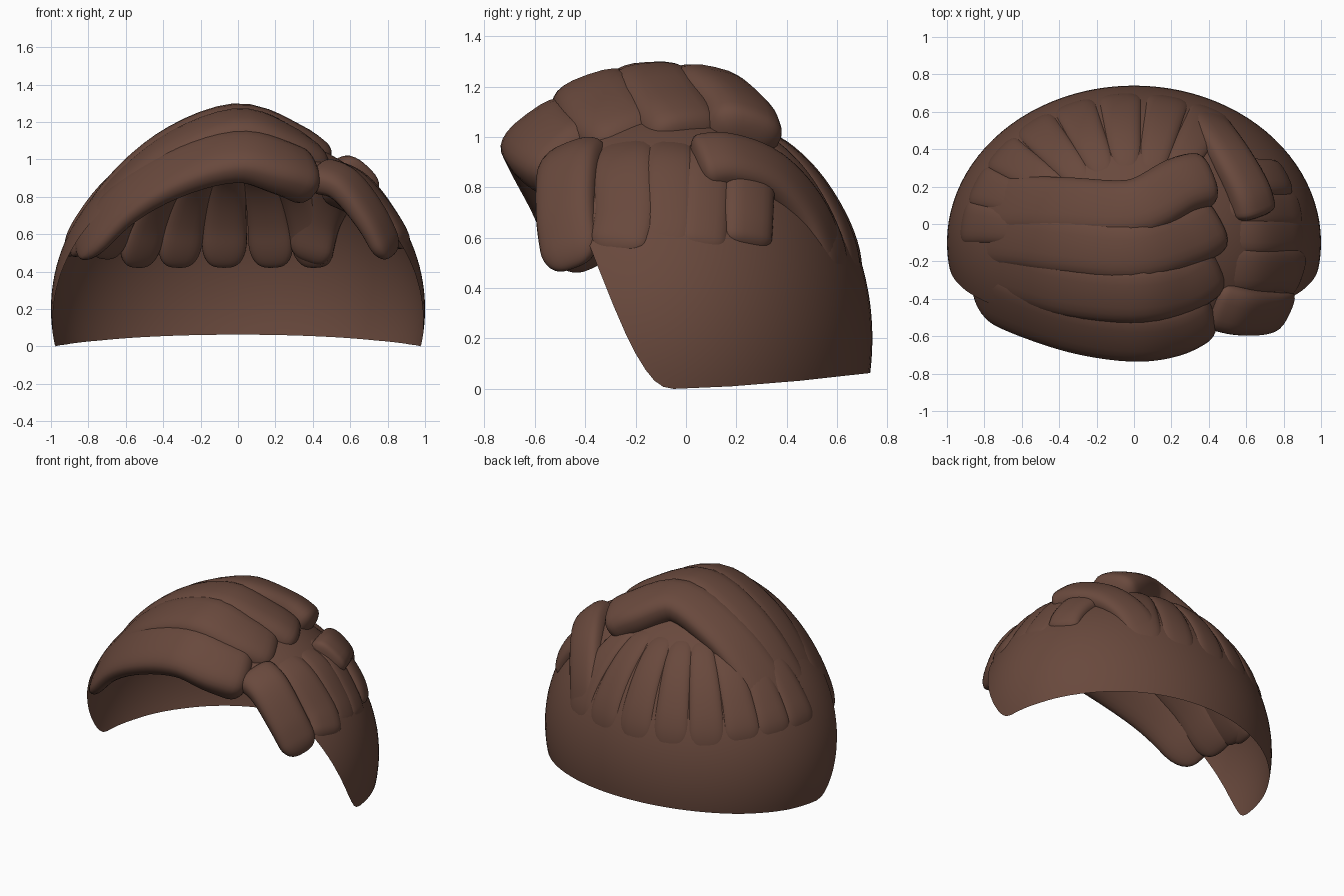
import bpy, bmesh, math
from mathutils import Vector

if "Cube" in bpy.data.objects:
    bpy.data.objects.remove(bpy.data.objects["Cube"])

CENTRE = Vector((0, -0.1, 0.2))
RADII = Vector((1.0, 0.84, 0.95))

brown = bpy.data.materials.new("dark_brown_hair")
brown.diffuse_color = (0.14, 0.066, 0.046, 1)
brown.use_nodes = True
brown.node_tree.nodes["Principled BSDF"].inputs["Base Color"].default_value = brown.diffuse_color


def finish(bm, name):
    bmesh.ops.recalc_face_normals(bm, faces=bm.faces[:])
    me = bpy.data.meshes.new(name)
    bm.to_mesh(me)
    bm.free()
    me.materials.append(brown)
    for p in me.polygons:
        p.use_smooth = True
    ob = bpy.data.objects.new(name, me)
    bpy.context.collection.objects.link(ob)
    return ob


def on_scalp(azimuth, elevation, scale):
    """Point on the scalp; azimuth 0 is straight back, positive to +x."""
    a, e = math.radians(azimuth), math.radians(elevation)
    d = Vector((math.sin(a) * math.cos(e), math.cos(a) * math.cos(e), math.sin(e)))
    return CENTRE + Vector(d[i] * RADII[i] * scale for i in range(3))


def spline(pts, t):
    """Catmull-Rom sample, t from 0 to 1."""
    n = len(pts) - 1
    i = min(int(t * n), n - 1)
    f = t * n - i
    b, c = pts[i], pts[i + 1]
    a = pts[i - 1] if i > 0 else 2 * b - c
    d = pts[i + 2] if i + 2 <= n else 2 * c - b
    return 0.5 * (2 * b + (c - a) * f + (2 * a - 5 * b + 4 * c - d) * f * f
                  + (3 * b - a - 3 * c + d) * f ** 3)


def lock(name, pts, width, thick, cap=0.12, rings=36, sides=24, power=0.75):
    """Flattened tube along pts; width and thick are (start, end) half sizes."""
    pts = [Vector(p) for p in pts]
    bm = bmesh.new()
    loops = []
    for r in range(rings + 1):
        t = 0.5 - 0.5 * math.cos(math.pi * r / rings)
        p = spline(pts, t)
        tan = (spline(pts, min(t + 0.01, 1)) - spline(pts, max(t - 0.01, 0))).normalized()
        out = p - CENTRE
        out = Vector(out[i] / RADII[i] ** 2 for i in range(3))
        out = (out - tan * out.dot(tan)).normalized()
        side = tan.cross(out)
        # rounded ends
        edge = min(t, 1 - t) / cap
        rnd = math.sqrt(max(1 - (1 - min(edge, 1)) ** 2, 0.003))
        w = (width[0] + (width[1] - width[0]) * t) * rnd ** 0.7
        h = (thick[0] + (thick[1] - thick[0]) * t) * rnd
        ring = []
        for s in range(sides):
            a = 2 * math.pi * s / sides
            c, q = math.cos(a), math.sin(a)
            u = math.copysign(abs(c) ** power, c) * w
            v = math.copysign(abs(q) ** power, q) * h
            ring.append(bm.verts.new(p + side * u + out * v))
        loops.append(ring)
    for a, b in zip(loops, loops[1:]):
        for s in range(sides):
            k = (s + 1) % sides
            bm.faces.new((a[s], a[k], b[k], b[s]))
    bm.faces.new(loops[0])
    bm.faces.new(loops[-1])
    return finish(bm, name)


# Scalp cap: ellipsoid trimmed along the nape and the face opening
bm = bmesh.new()
bmesh.ops.create_uvsphere(bm, u_segments=96, v_segments=64, radius=1)
for v in bm.verts:
    v.co = CENTRE + Vector(v.co[i] * RADII[i] for i in range(3))
edge = [(0.74, 0.064), (0.45, 0.032), (0.18, 0.01), (-0.05, 0.0), (-0.09, 0.008), (-0.125, 0.032),
        (-0.16, 0.075), (-0.2, 0.14), (-0.24, 0.22), (-0.29, 0.335), (-0.36, 0.51), (-0.56, 1.03)]
for (y0, z0), (y1, z1) in zip(edge, edge[1:]):
    bmesh.ops.bisect_plane(bm, geom=bm.verts[:] + bm.edges[:] + bm.faces[:],
                           plane_co=(0, y0, z0), plane_no=(0, z1 - z0, y0 - y1), clear_inner=True)
finish(bm, "scalp_cap")

# Fringe locks swept from the parting on the right over to the left
lock("crown_lock_back", [(0.40, 0.23, 0.97), (0.25, 0.2, 1.08), (0, 0.08, 1.185),
     (-0.35, 0.09, 1.06), (-0.62, 0.1, 0.85), (-0.86, 0.08, 0.54)], (0.16, 0.16), (0.125, 0.055), 0.1)
lock("crown_lock_middle", [(0.42, 0.02, 0.95), (0.28, -0.06, 1.08), (0, -0.14, 1.2),
     (-0.35, -0.11, 1.09), (-0.65, -0.07, 0.85), (-0.9, -0.06, 0.5)], (0.175, 0.16), (0.13, 0.055), 0.1)
lock("crown_lock_front", [(0.42, -0.19, 0.93), (0.25, -0.31, 1.06), (0, -0.36, 1.155),
     (-0.35, -0.33, 1.04), (-0.65, -0.25, 0.81), (-0.89, -0.2, 0.49)], (0.175, 0.17), (0.13, 0.055), 0.1)
lock("fringe_lock", [(0.40, -0.43, 0.88), (0.22, -0.54, 0.96), (0, -0.575, 1.015),
     (-0.3, -0.54, 0.94), (-0.6, -0.45, 0.77), (-0.86, -0.34, 0.5)], (0.175, 0.18), (0.125, 0.05), 0.1)

# Right side locks hanging from the parting
side_locks = [
    ([(0.40, -0.42, 0.92), (0.56, -0.465, 0.87), (0.71, -0.475, 0.69), (0.82, -0.45, 0.48)], 0.14),
    ([(0.38, -0.22, 0.94), (0.61, -0.24, 0.87), (0.79, -0.24, 0.68), (0.88, -0.28, 0.53)], 0.14),
    ([(0.40, -0.05, 0.94), (0.63, -0.06, 0.87), (0.8, -0.06, 0.68), (0.88, -0.09, 0.53)], 0.125),
    ([(0.42, 0.1, 0.93), (0.63, 0.08, 0.85), (0.79, 0.07, 0.67), (0.87, 0.06, 0.53)], 0.115),
    ([(0.46, 0.25, 0.88), (0.63, 0.24, 0.79), (0.74, 0.24, 0.67), (0.79, 0.24, 0.55)], 0.12),
]
for i, (path, w) in enumerate(side_locks):
    lock(f"side_lock_{i + 1}", path, (w, w * 0.88), (0.085, 0.05), 0.15)

# Lock curling forward over the right temple
lock("curled_lock", [(0.64, 0.03, 0.88), (0.61, 0.17, 0.9), (0.52, 0.35, 0.84),
     (0.43, 0.50, 0.68), (0.38, 0.59, 0.45)], (0.135, 0.12), (0.1, 0.045), 0.1)

# Back and left locks lying on the cap, tips showing inside as well
for i, (az, tip) in enumerate([(28, 14), (12, 14), (-5, 14), (-21.5, 14), (-37.5, 14),
                               (-54, 17), (-70, 18), (-86, 18)]):
    path = [on_scalp(az * 0.95, e, 0.963) for e in (64, 46, 30, tip)]
    lock(f"back_lock_{i + 1}", path, (0.085, 0.13), (0.06, 0.045), 0.22)
